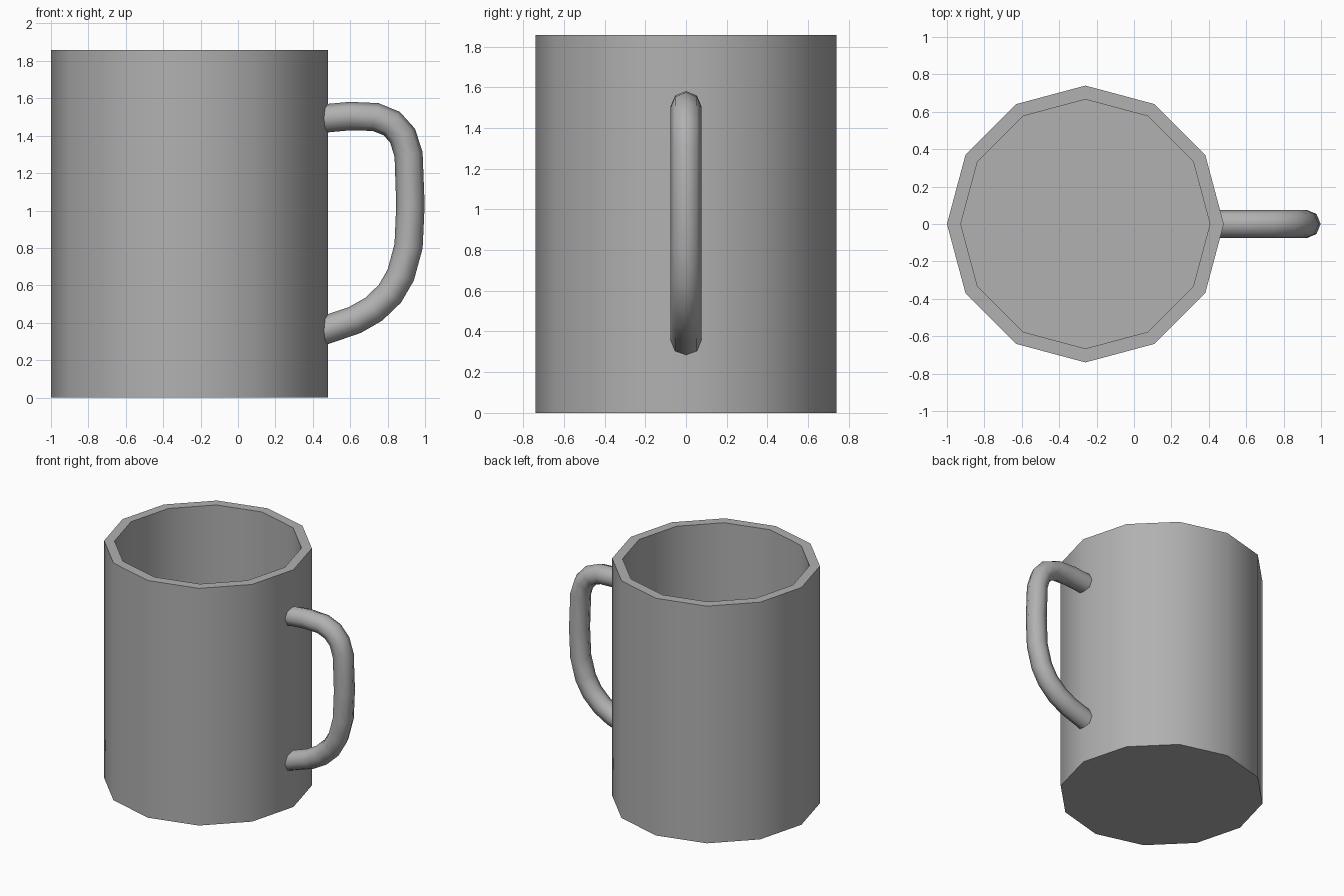
import bpy, bmesh
from math import cos, sin, pi, radians
from mathutils import Vector

if "Cube" in bpy.data.objects:
    bpy.data.objects.remove(bpy.data.objects["Cube"])

CX, HEIGHT, SIDES = -0.26, 1.857, 12

# Dark grey shared by both parts
grey = bpy.data.materials.new("dark_grey")
grey.diffuse_color = (0.44, 0.44, 0.44, 1)
grey.use_nodes = True
grey.node_tree.nodes["Principled BSDF"].inputs["Base Color"].default_value = grey.diffuse_color


def make_object(name, bm, angle):
    bmesh.ops.recalc_face_normals(bm, faces=bm.faces)
    mesh = bpy.data.meshes.new(name)
    bm.to_mesh(mesh)
    bm.free()
    mesh.materials.append(grey)
    ob = bpy.data.objects.new(name, mesh)
    bpy.context.collection.objects.link(ob)
    bpy.ops.object.select_all(action='DESELECT')
    ob.select_set(True)
    bpy.context.view_layer.objects.active = ob
    bpy.ops.object.shade_smooth_by_angle(angle=radians(angle))
    return ob


def skin(bm, rings):
    # Bridge neighbouring rings with quads and cap both ends
    rings = [[bm.verts.new(p) for p in ring] for ring in rings]
    n = len(rings[0])
    for a, b in zip(rings, rings[1:]):
        for i in range(n):
            j = (i + 1) % n
            bm.faces.new((a[i], a[j], b[j], b[i]))
    bm.faces.new(rings[0])
    bm.faces.new(rings[-1])


# Mug body: outer wall, rim, inner wall and inside floor
bm = bmesh.new()
profile = [(0.74, 0), (0.74, HEIGHT), (0.666, HEIGHT), (0.666, 0.07)]
skin(bm, [[(CX + r * cos(2 * pi * i / SIDES), r * sin(2 * pi * i / SIDES), z)
           for i in range(SIDES)] for r, z in profile])
make_object("mug_body", bm, 40)

# Handle: eight-sided tube along a path in the xz plane
path = [Vector((x, 0, z)) for x, z in [
    (0.435, 1.49), (0.60, 1.505), (0.735, 1.50), (0.822, 1.465),
    (0.88, 1.40), (0.912, 1.30), (0.922, 1.03), (0.912, 0.81),
    (0.87, 0.655), (0.812, 0.555), (0.725, 0.472), (0.625, 0.415),
    (0.435, 0.35)]]
rings = []
for k, p in enumerate(path):
    before = (p - path[max(k - 1, 0)]).normalized()
    after = (path[min(k + 1, len(path) - 1)] - p).normalized()
    t = (before + after).normalized()
    normal = Vector((-t.z, 0, t.x))
    rings.append([p + 0.076 * (cos(i * pi / 4) * normal
                               + sin(i * pi / 4) * Vector((0, 1, 0)))
                  for i in range(8)])
bm = bmesh.new()
skin(bm, rings)
make_object("handle", bm, 50)
